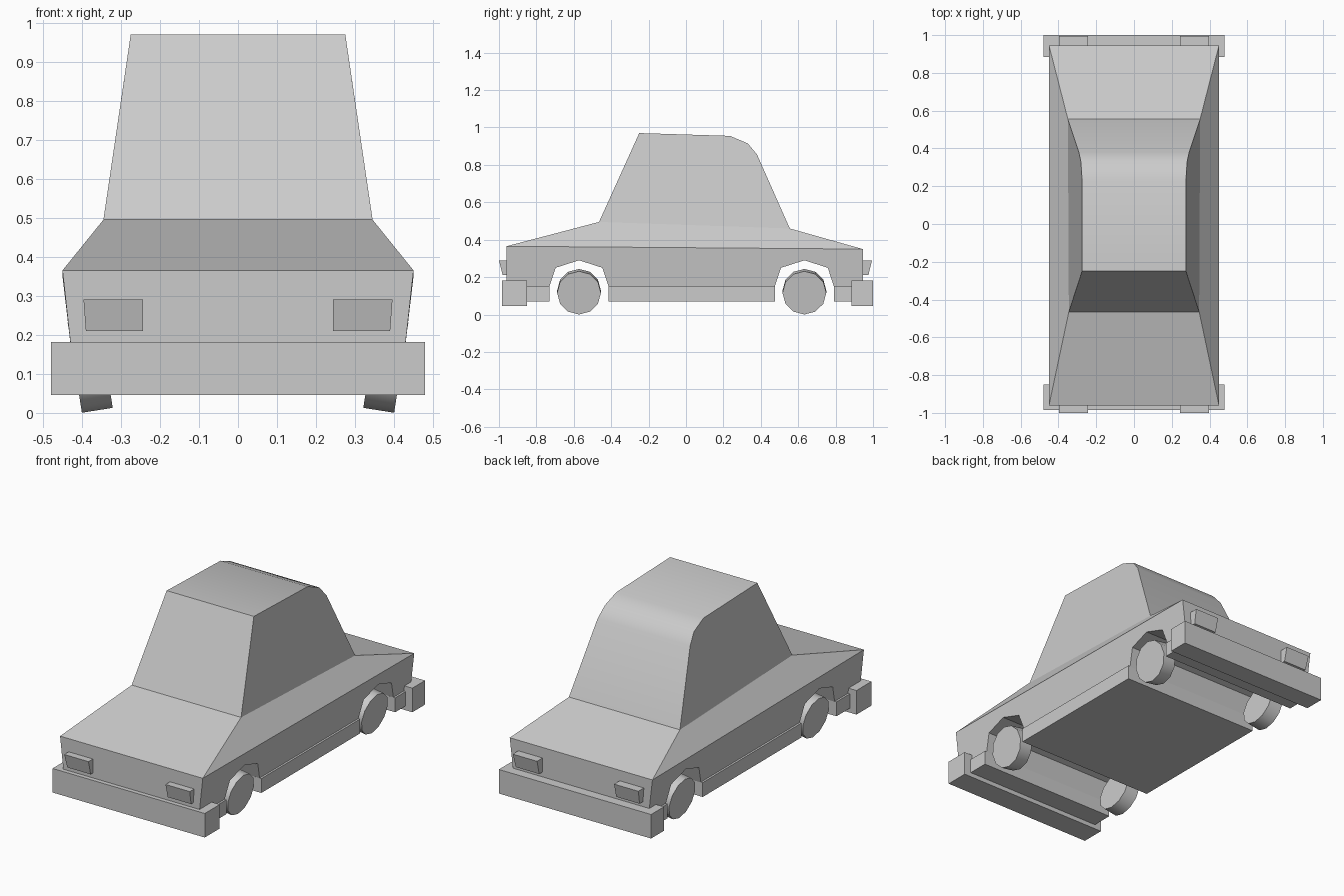
import bpy, bmesh
from math import radians

if "Cube" in bpy.data.objects:
    bpy.data.objects.remove(bpy.data.objects["Cube"])


def finish(name, bm):
    bmesh.ops.recalc_face_normals(bm, faces=bm.faces)
    mesh = bpy.data.meshes.new(name)
    bm.to_mesh(mesh)
    bm.free()
    obj = bpy.data.objects.new(name, mesh)
    bpy.context.collection.objects.link(obj)
    return obj


def smooth(obj, angle):
    bpy.ops.object.select_all(action='DESELECT')
    obj.select_set(True)
    bpy.context.view_layer.objects.active = obj
    bpy.ops.object.shade_smooth_by_angle(angle=radians(angle))


def box(name, xs, ys, zs, adjust=None):
    bm = bmesh.new()
    bmesh.ops.create_cube(bm, size=2)
    for v in bm.verts:
        v.co = [r[0] if c < 0 else r[1] for c, r in zip(v.co, (xs, ys, zs))]
        if adjust:
            adjust(v.co)
    return finish(name, bm)


# Body shell: half outline (x, y, z) running hood, roof, boot, then underside
BELT_F, BELT_R = (0.45, -0.96, 0.365), (0.45, 0.945, 0.35)
cabin = [(0.345, -0.465, 0.495), (0.275, -0.25, 0.97), (0.275, 0.235, 0.955),
         (0.281, 0.33, 0.915), (0.292, 0.38, 0.855), (0.35, 0.555, 0.46)]
arch = [(0.158, 0.15), (0.125, 0.25), (0.0, 0.29), (-0.125, 0.25), (-0.158, 0.15)]
AXLES = (-0.572, 0.633)
lower = [(0.945, 0.15)]
for cy in reversed(AXLES):
    lower += [(cy + dy, z) for dy, z in arch]
lower += [(-0.96, 0.15)]
lower = [(0.45 - 0.11 * (0.365 - z), y, z) for y, z in lower]

outline = [BELT_F] + cabin + [BELT_R] + lower
n, c = len(outline), len(cabin)
bm = bmesh.new()
sides = [[bm.verts.new((s * x, y, z)) for x, y, z in outline] for s in (-1, 1)]
a, b = sides
for i in range(n):
    j = (i + 1) % n
    bm.faces.new((a[i], a[j], b[j], b[i]))
for s in sides:
    bm.faces.new(s[1:c + 1])                      # cabin side
    bm.faces.new((s[0], s[1], s[c], s[c + 1]))    # shoulder
    bm.faces.new([s[0]] + s[c + 1:])              # door and wing side
smooth(finish("body", bm), 28)

# Sills and floor between the wheel channels
for name, ys in (("front_sill", (-0.92, -0.73)), ("floor_sill", (-0.415, 0.475)),
                 ("rear_sill", (0.79, 0.92))):
    box(name, (-0.438, 0.438), ys, (0.07, 0.152))

# Bumpers
box("front_bumper", (-0.48, 0.48), (-0.985, -0.85), (0.045, 0.182))
box("rear_bumper", (-0.48, 0.48), (0.885, 1.0), (0.045, 0.182))


# Lamps, raked back toward the bottom
def rake(co):
    if co.z < 0.25:
        if abs(co.y) > 0.97:
            co.y *= 0.98
        if abs(co.x) > 0.3:
            co.x *= 0.985


for s, side in ((-1, "left"), (1, "right")):
    xs = sorted((s * 0.243, s * 0.396))
    box(side + "_headlamp", xs, (-1.0, -0.94), (0.21, 0.29), rake)
    box(side + "_tail_lamp", xs, (0.93, 0.995), (0.21, 0.29), rake)

    # Cambered wheels
    for cy, end in zip(AXLES, ("front", "rear")):
        bpy.ops.mesh.primitive_cylinder_add(
            vertices=12, radius=0.117, depth=0.08, location=(s * 0.379, cy, 0.122),
            rotation=(0, radians(90 + s * 9), 0))
        wheel = bpy.context.object
        wheel.name = f"{side}_{end}_wheel"
        smooth(wheel, 35)
